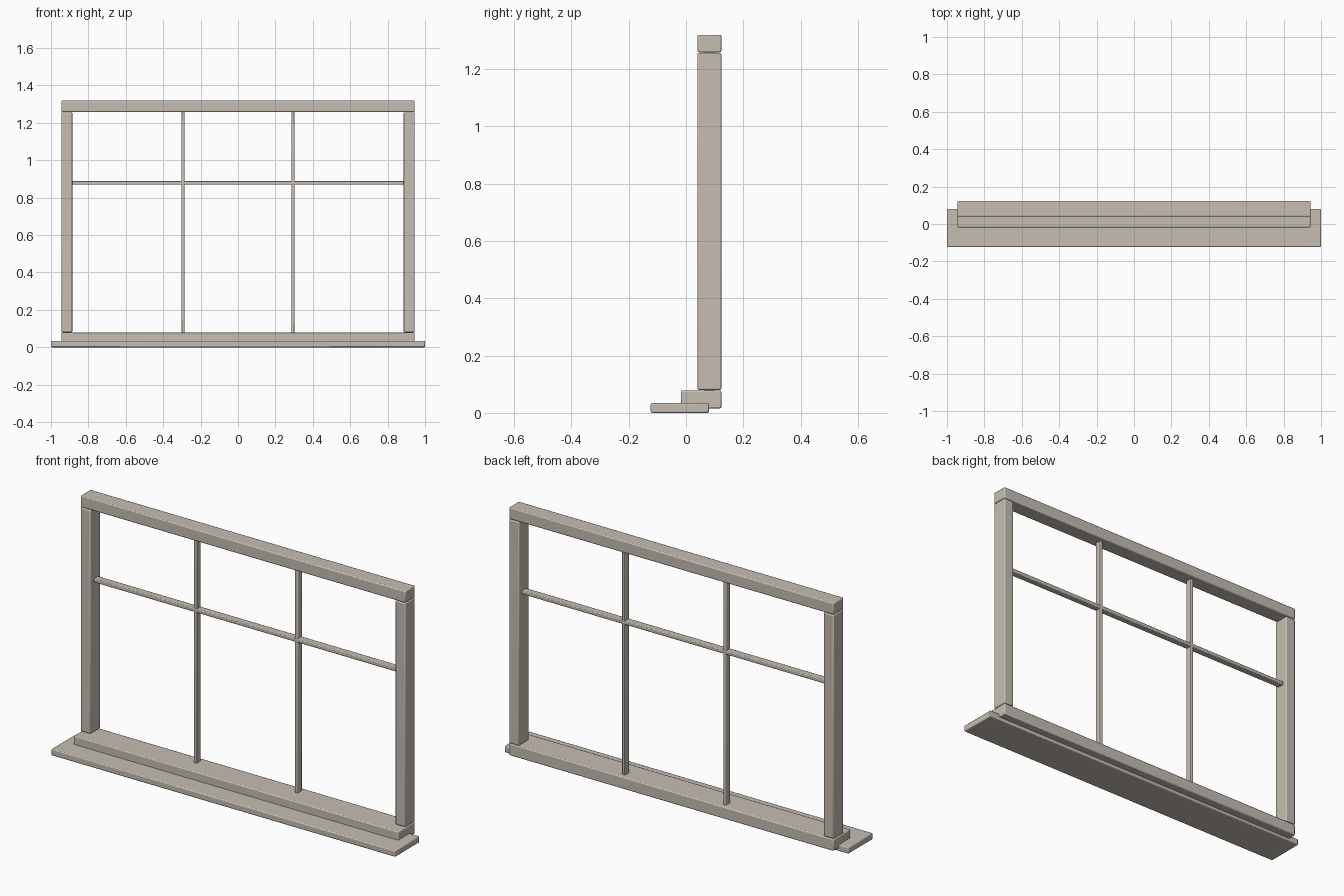
import bpy

# Remove the default cube
cube = bpy.data.objects.get("Cube")
if cube:
    bpy.data.objects.remove(cube, do_unlink=True)

# One painted-wood colour for the whole frame
paint = bpy.data.materials.new("warm grey paint")
paint.use_nodes = True
colour = (0.56, 0.515, 0.45, 1)
paint.diffuse_color = colour
paint.node_tree.nodes["Principled BSDF"].inputs["Base Color"].default_value = colour


def board(name, x, y, z, bevel=0.005):
    """Box spanning the given (low, high) ranges, with eased edges."""
    spans = (x, y, z)
    bpy.ops.mesh.primitive_cube_add(size=1, location=[(a + b) / 2 for a, b in spans])
    ob = bpy.context.object
    ob.name = ob.data.name = name
    ob.scale = [b - a for a, b in spans]
    bpy.ops.object.transform_apply(location=False, rotation=False, scale=True)
    ob.data.materials.append(paint)
    mod = ob.modifiers.new("eased edges", "BEVEL")
    mod.width = bevel
    mod.segments = 2
    bpy.ops.object.shade_smooth_by_angle()
    return ob


half = 0.944          # outer half width of the frame
inner = 0.886         # half width of the opening
depth = (0.04, 0.123)
bar_depth = (0.064, 0.1)
opening = (0.08, 1.256)

# Sill and horizontal rails
board("sill", (-1, 1), (-0.123, 0.08), (0, 0.034))
board("bottom_rail", (-half, half), (-0.018, 0.123), (0.016, 0.078))
board("top_rail", (-half, half), depth, (1.258, 1.319))

# Side stiles and vertical glazing bars
for side, s in (("left", 1), ("right", -1)):
    board(side + "_stile", sorted((s * inner, s * half)), depth, opening)
    c = s * 0.294
    board(side + "_vertical_bar", (c - 0.009, c + 0.009), bar_depth,
          (0.076, 1.26), 0.004)

# Horizontal glazing bar
board("horizontal_bar", (-inner, inner), bar_depth, (0.869, 0.889), 0.004)
